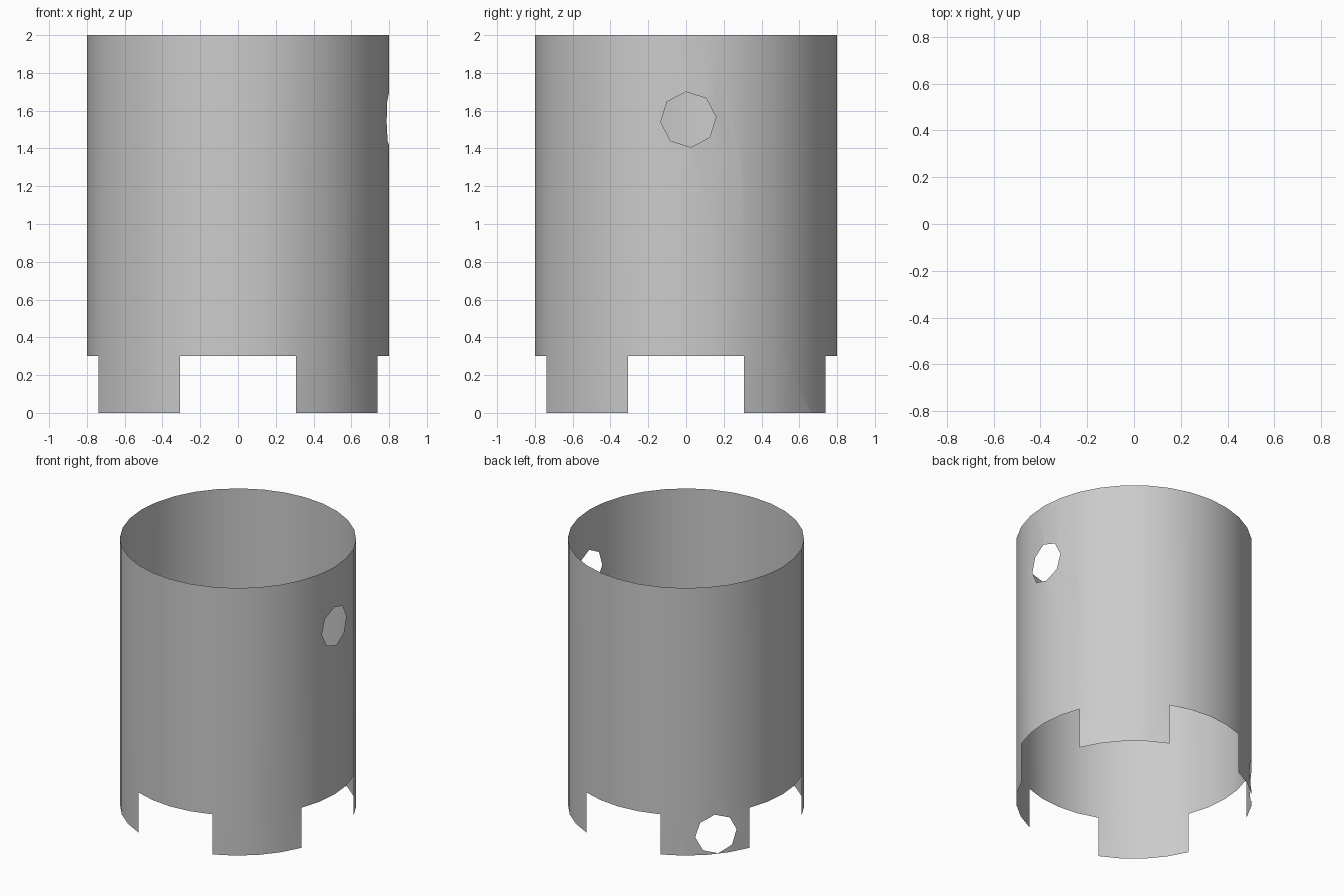
import bpy, bmesh
from math import sin, cos, radians, pi
from mathutils import Vector

if "Cube" in bpy.data.objects:
    bpy.data.objects.remove(bpy.data.objects["Cube"])

R, N = 0.8, 32
bm = bmesh.new()

# Open thin tube: rings at the foot, the notch top and the rim
rings = [[bm.verts.new((R * cos(2 * pi * i / N), R * sin(2 * pi * i / N), z))
          for i in range(N)] for z in (0.0, 0.3, 2.0)]
for r in range(2):
    for i in range(N):
        # Bottom row: leave a four-segment notch centred on each axis
        if r == 0 and (i + 2) % 8 < 4:
            continue
        j = (i + 1) % N
        bm.faces.new((rings[r][i], rings[r][j], rings[r + 1][j], rings[r + 1][i]))
bmesh.ops.delete(bm, geom=[v for v in bm.verts if not v.link_faces], context='VERTS')


def punch(azimuth, z, radius, spin, sides=8):
    """Cut a polygonal hole through the wall on one side."""
    a = radians(azimuth)
    axis = Vector((cos(a), sin(a), 0))
    right = Vector((-sin(a), cos(a), 0))
    up = Vector((0, 0, 1))
    centre = axis * R + up * z
    inside = [f for f in bm.faces if f.calc_center_median().to_2d().dot(axis.to_2d()) > 0.5]
    for k in range(sides):
        t = radians(spin) + 2 * pi * (k + 0.5) / sides
        n = right * cos(t) + up * sin(t)
        co = centre + n * radius * cos(pi / sides)
        geom = set(inside)
        for f in inside:
            geom.update(f.edges)
            geom.update(f.verts)
        res = bmesh.ops.bisect_plane(bm, geom=list(geom), dist=1e-6, plane_co=co, plane_no=n)
        faces = {g for g in res['geom'] if isinstance(g, bmesh.types.BMFace)}
        faces.update(f for f in inside if f.is_valid)
        inside = [f for f in faces if (f.calc_center_median() - co).dot(n) < 0]
    bmesh.ops.delete(bm, geom=inside, context='FACES')


# Round hole high on the right side, and one in the back left leg
punch(0.9, 1.553, 0.147, 5)
punch(140, 0.148, 0.146, 5)

mesh = bpy.data.meshes.new("tube_wall")
bm.to_mesh(mesh)
bm.free()
tube = bpy.data.objects.new("tube_wall", mesh)
bpy.context.collection.objects.link(tube)
bpy.context.view_layer.objects.active = tube
tube.select_set(True)
bpy.ops.object.shade_smooth_by_angle(angle=radians(30))
